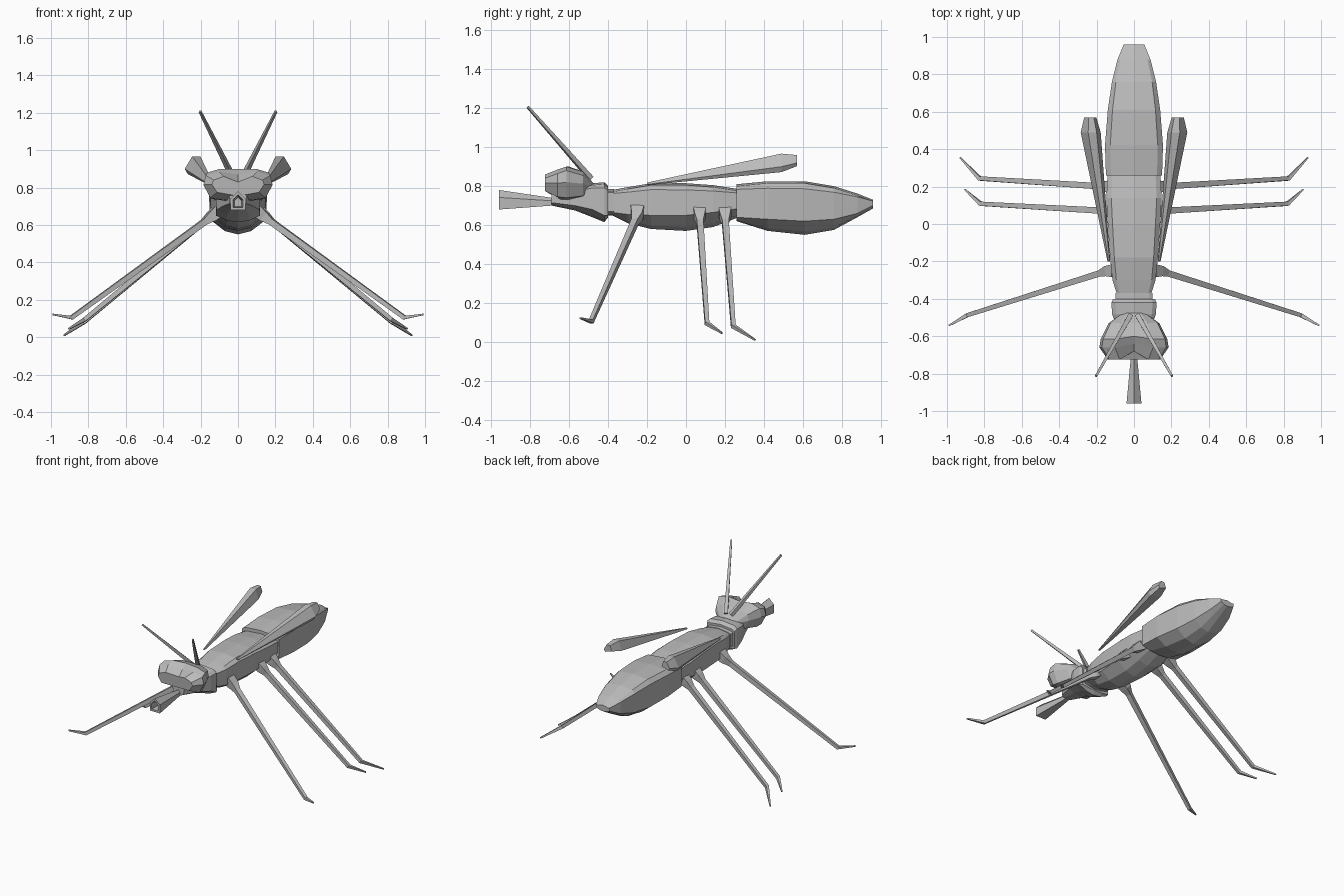
import bpy, bmesh
from mathutils import Vector

if "Cube" in bpy.data.objects:
    bpy.data.objects.remove(bpy.data.objects["Cube"])

grey = bpy.data.materials.new("shell grey")
grey.diffuse_color = (0.5, 0.5, 0.5, 1)
grey.use_nodes = True
grey.node_tree.nodes["Principled BSDF"].inputs["Base Color"].default_value = grey.diffuse_color


def loft(name, rings, parts=None):
    """Skin a list of equal-length point rings and cap both ends."""
    bm = bmesh.new()
    vr = [[bm.verts.new(p) for p in r] for r in rings]
    n = len(rings[0])
    for a, b in zip(vr, vr[1:]):
        for i in range(n):
            j = (i + 1) % n
            bm.faces.new((a[i], a[j], b[j], b[i]))
    bm.faces.new(vr[0][::-1])
    bm.faces.new(vr[-1])
    bmesh.ops.recalc_face_normals(bm, faces=bm.faces)
    me = bpy.data.meshes.new(name)
    bm.to_mesh(me)
    bm.free()
    me.materials.append(grey)
    ob = bpy.data.objects.new(name, me)
    bpy.context.collection.objects.link(ob)
    return ob


def body_ring(y, w, top, crease, bottom):
    """Flat-backed section with upright sides and a keeled belly."""
    k = top - 0.14 * (top - bottom)
    half = [(0.82 * w, top - 0.01), (w, k), (0.98 * w, crease), (0.5 * w, 0.25 * crease + 0.75 * bottom)]
    pts = [(0, top)] + half + [(0, bottom)] + [(-x, z) for x, z in half[::-1]]
    return [(x, y, z) for x, z in pts]


def body(name, rows):
    return loft(name, [body_ring(*r) for r in rows])


def rod(name, path, radii):
    """Four-sided tapering rod along a path."""
    path = [Vector(p) for p in path]
    rings = []
    for i, (p, r) in enumerate(zip(path, radii)):
        d = (path[min(i + 1, len(path) - 1)] - path[max(i - 1, 0)]).normalized()
        u = d.cross(Vector((0, 0, 1))).normalized()
        v = u.cross(d)
        rings.append([p + r * s for s in (u + v, v - u, -u - v, u - v)])
    return loft(name, rings)


def mirrored(p, s):
    return (p[0] * s, p[1], p[2])


# Abdomen, thorax, collar and neck: y, half width, top, side crease, bottom
body("abdomen", [(0.26, 0.15, 0.81, 0.64, 0.62), (0.42, 0.155, 0.825, 0.63, 0.57),
                 (0.61, 0.14, 0.825, 0.62, 0.55), (0.76, 0.118, 0.80, 0.63, 0.575),
                 (0.88, 0.088, 0.762, 0.66, 0.64), (0.96, 0.055, 0.73, 0.70, 0.685)])
body("thorax", [(-0.38, 0.09, 0.78, 0.665, 0.65), (-0.30, 0.115, 0.795, 0.655, 0.61),
                (-0.18, 0.128, 0.815, 0.65, 0.58), (0.0, 0.14, 0.815, 0.65, 0.57),
                (0.14, 0.148, 0.805, 0.665, 0.59), (0.27, 0.14, 0.785, 0.685, 0.64)])
body("collar", [(-0.43, 0.10, 0.785, 0.67, 0.65), (-0.37, 0.10, 0.785, 0.67, 0.65)])
body("neck", [(-0.69, 0.045, 0.77, 0.715, 0.70), (-0.57, 0.085, 0.79, 0.70, 0.675),
              (-0.48, 0.118, 0.815, 0.68, 0.64), (-0.42, 0.12, 0.82, 0.65, 0.615),
              (-0.40, 0.112, 0.80, 0.65, 0.64)])


# Head with two bulging eye lobes and a dip between them
def head_ring(y, w, top, low, dip, y_mid):
    m = (top + low) / 2
    half = [(0.55 * w, y, top), (0.93 * w, y, top - 0.02), (w, y, m), (0.8 * w, y, low)]
    return ([(0, y_mid, top - dip)] + half + [(0, y_mid, low - 0.02)]
            + [(-x, b, z) for x, b, z in half[::-1]])


loft("head", [head_ring(-0.475, 0.06, 0.815, 0.77, 0, -0.475),
              head_ring(-0.53, 0.135, 0.875, 0.75, 0, -0.53),
              head_ring(-0.615, 0.178, 0.90, 0.74, 0, -0.60),
              head_ring(-0.66, 0.185, 0.885, 0.745, 0.015, -0.64),
              head_ring(-0.725, 0.14, 0.86, 0.775, 0.03, -0.68)])


# Proboscis flaring to a hollow house-shaped mouth
def mouth_ring(y, w, low, high):
    eave = low + 0.62 * (high - low)
    return [(x, y, z) for x, z in ((-w, low), (w, low), (w, eave), (0, high), (-w, eave))]


loft("proboscis", [mouth_ring(-0.62, 0.012, 0.70, 0.735), mouth_ring(-0.69, 0.015, 0.70, 0.74),
                   mouth_ring(-0.96, 0.04, 0.68, 0.78), mouth_ring(-0.96, 0.026, 0.694, 0.762),
                   mouth_ring(-0.86, 0.018, 0.698, 0.75)])

LEGS = {  # hip, ankle, toe
    "front": ((0.14, -0.25, 0.645), (0.89, -0.487, 0.105), (0.99, -0.543, 0.122)),
    "middle": ((0.15, 0.07, 0.645), (0.82, 0.108, 0.095), (0.905, 0.185, 0.045)),
    "rear": ((0.15, 0.20, 0.645), (0.825, 0.243, 0.08), (0.93, 0.355, 0.01)),
}
WING = [(0.20, 0.965), (0.245, 0.967), (0.285, 0.90), (0.268, 0.872), (0.178, 0.90)]

for s, side in ((1, "right"), (-1, "left")):
    # Antennae
    rod(side + "_antenna", [mirrored(p, s) for p in ((0.02, -0.49, 0.84), (0.203, -0.813, 1.207))],
        (0.013, 0.006))
    # Legs with a flared hip joint
    for n, pts in LEGS.items():
        hip, ankle, toe = (Vector(mirrored(p, s)) for p in pts)
        root = hip + Vector((-0.04 * s, 0, 0.03))
        rod(f"{side}_{n}_leg", [root, hip, hip.lerp(ankle, 0.05), ankle, toe],
            (0.034, 0.027, 0.017, 0.011, 0.004))
    # Wings: slanted blades widening toward a blunt tip
    rings = []
    for y, cx, cz, k in ((-0.20, 0.135, 0.812, 0.14), (0.49, 0.235, 0.921, 1.0), (0.57, 0.236, 0.932, 0.6)):
        rings.append([(s * (cx + k * (x - 0.235)), y, cz + k * (z - 0.921)) for x, z in WING])
    loft(side + "_wing", rings)
